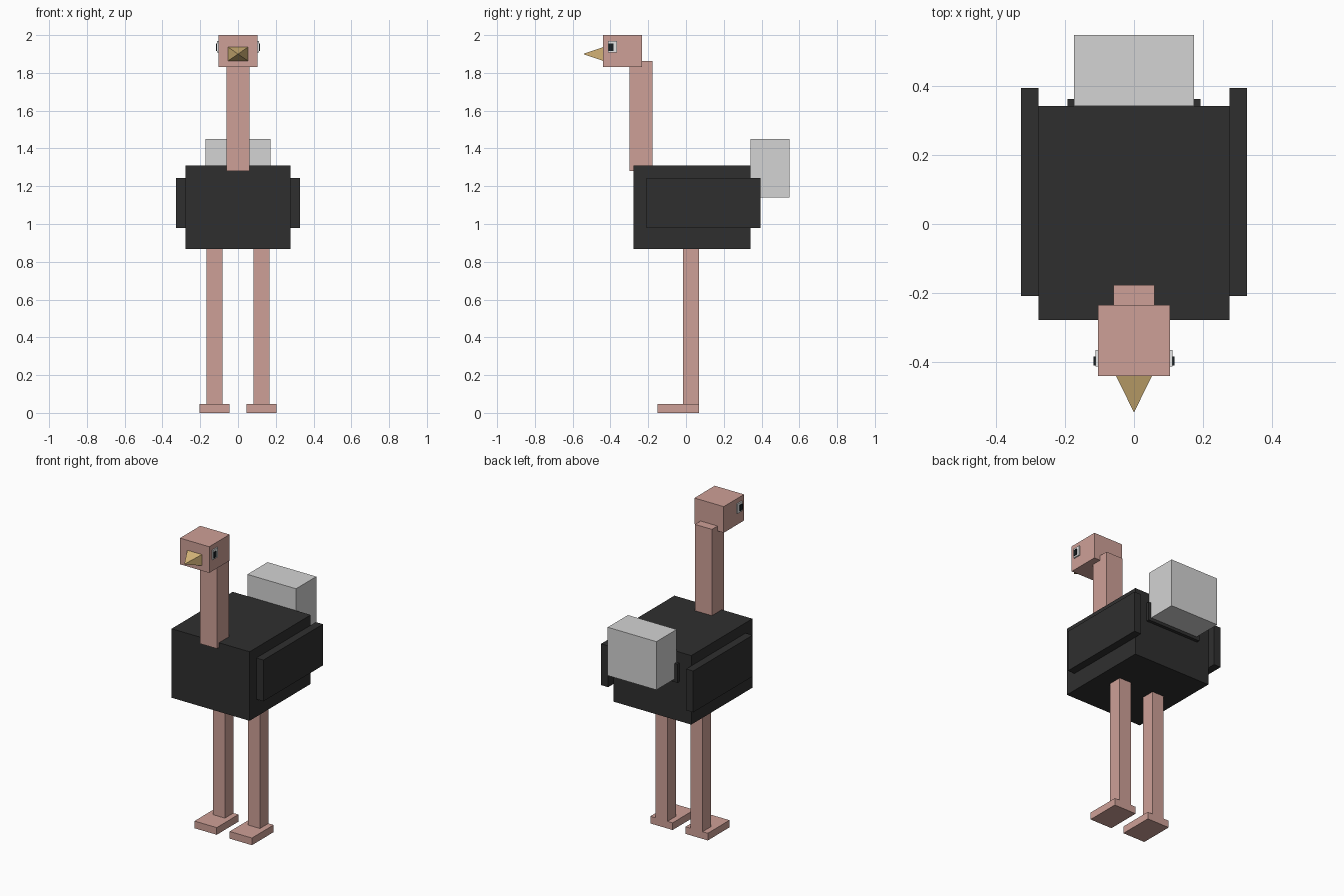
import bpy
import bmesh

if "Cube" in bpy.data.objects:
    bpy.data.objects.remove(bpy.data.objects["Cube"])


def material(name, rgb):
    """Flat material from 0-255 display values."""
    lin = [((c / 255 + 0.055) / 1.055) ** 2.4 for c in rgb]
    m = bpy.data.materials.new(name)
    m.diffuse_color = (*lin, 1.0)
    m.use_nodes = True
    m.node_tree.nodes["Principled BSDF"].inputs["Base Color"].default_value = m.diffuse_color
    return m


PINK = material("pink skin", (206, 160, 151))
BLACK = material("black feathers", (47, 47, 47))
GREY = material("pale grey feathers", (211, 211, 211))
TAN = material("tan beak", (214, 181, 121))
WHITE = material("eye white", (230, 230, 230))
DARK = material("pupil dark", (24, 32, 36))


def finish(name, bm, mat):
    bmesh.ops.recalc_face_normals(bm, faces=bm.faces)
    mesh = bpy.data.meshes.new(name)
    bm.to_mesh(mesh)
    bm.free()
    mesh.materials.append(mat)
    obj = bpy.data.objects.new(name, mesh)
    bpy.context.collection.objects.link(obj)
    return obj


def box(name, x, y, z, mat):
    """Box spanning the given (min, max) ranges."""
    bm = bmesh.new()
    bmesh.ops.create_cube(bm, size=1)
    for v in bm.verts:
        v.co = [r[0] if c < 0 else r[1] for c, r in zip(v.co, (x, y, z))]
    return finish(name, bm, mat)


def pair(name, x, y, z, mat):
    """The same box on both sides of the body."""
    box("left_" + name, x, y, z, mat)
    box("right_" + name, (-x[1], -x[0]), y, z, mat)


# Body, wings and tail
box("body", (-0.277, 0.277), (-0.278, 0.342), (0.867, 1.31), BLACK)
pair("wing", (0.277, 0.327), (-0.209, 0.394), (0.979, 1.244), BLACK)
box("tail_base", (-0.192, 0.192), (0.30, 0.362), (1.12, 1.24), BLACK)
box("tail", (-0.173, 0.173), (0.342, 0.547), (1.14, 1.45), GREY)

# Legs and feet
pair("leg", (0.082, 0.167), (-0.016, 0.07), (0.045, 0.867), PINK)
pair("foot", (0.046, 0.204), (-0.15, 0.07), (0.0, 0.046), PINK)

# Neck and head
box("neck", (-0.06, 0.06), (-0.299, -0.177), (1.28, 1.864), PINK)
box("head", (-0.104, 0.104), (-0.44, -0.234), (1.832, 2.0), PINK)

# Eyes
pair("eye", (0.10, 0.112), (-0.413, -0.364), (1.907, 1.969), WHITE)
pair("pupil", (0.110, 0.117), (-0.409, -0.384), (1.917, 1.955), DARK)

# Beak: four-sided pyramid pointing forward
bm = bmesh.new()
base = [bm.verts.new((x, -0.44, z)) for x, z in
        ((-0.052, 1.864), (0.052, 1.864), (0.052, 1.936), (-0.052, 1.936))]
tip = bm.verts.new((0, -0.545, 1.90))
bm.faces.new(base)
for i in range(4):
    bm.faces.new((base[i], base[(i + 1) % 4], tip))
finish("beak", bm, TAN)
